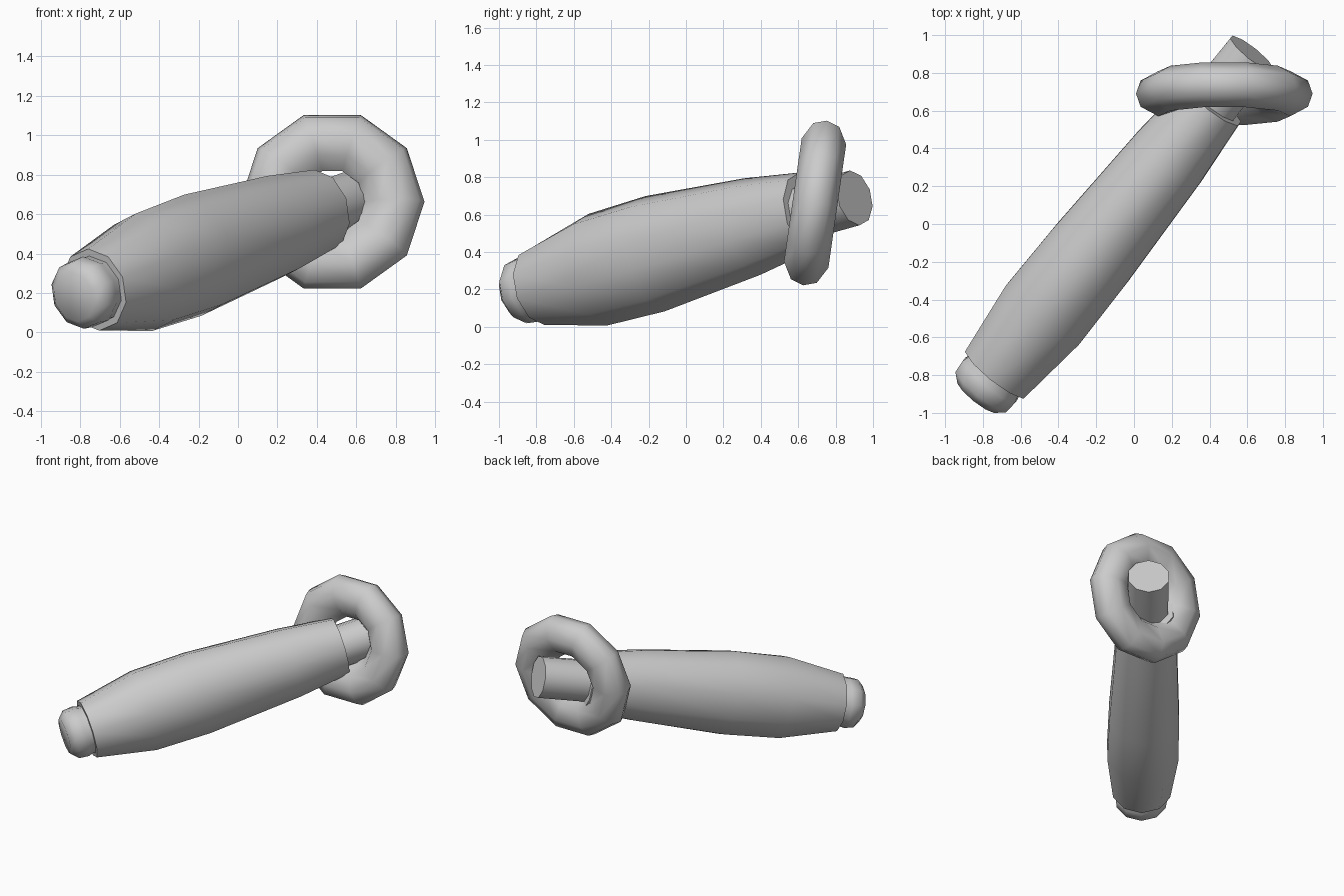
import bpy, bmesh
from math import cos, sin, pi, radians
from mathutils import Vector, Matrix

if "Cube" in bpy.data.objects:
    bpy.data.objects.remove(bpy.data.objects["Cube"])


def finish(name, bm):
    bmesh.ops.recalc_face_normals(bm, faces=bm.faces)
    mesh = bpy.data.meshes.new(name)
    bm.to_mesh(mesh)
    bm.free()
    ob = bpy.data.objects.new(name, mesh)
    bpy.context.collection.objects.link(ob)
    bpy.ops.object.select_all(action='DESELECT')
    ob.select_set(True)
    bpy.context.view_layer.objects.active = ob
    bpy.ops.object.shade_smooth_by_angle(angle=radians(50))
    return ob


# Shared tilted axis of the handle parts
ORIGIN = Vector((-0.475, -0.47, 0.306))
AXIS = Vector((0.611, 0.762, 0.213)).normalized()
SIDE = AXIS.cross(Vector((0, 0, 1))).normalized()
UP = SIDE.cross(AXIS)


def lofted(name, sections, sides=10):
    """Stack of elliptical sections: distance along axis, half width, half height."""
    bm = bmesh.new()
    rings = []
    for t, w, h in sections:
        rings.append([bm.verts.new(ORIGIN + AXIS * t
                                   + SIDE * w * 1.02 * sin(2 * pi * i / sides)
                                   + UP * h * cos(2 * pi * i / sides))
                      for i in range(sides)])
    for a, b in zip(rings, rings[1:]):
        for i in range(sides):
            j = (i + 1) % sides
            bm.faces.new((a[i], a[j], b[j], b[i]))
    bm.faces.new(rings[0])
    bm.faces.new(rings[-1])
    return finish(name, bm)


# Swelling oval grip
lofted("grip", [(-0.42, 0.205, 0.212), (0, 0.256, 0.305), (0.40, 0.25, 0.315),
                (1.08, 0.22, 0.264), (1.46, 0.185, 0.213)])

# Rounded end knob
lofted("end_knob", [(-0.38, 0.18, 0.18), (-0.44, 0.173, 0.173), (-0.47, 0.183, 0.183),
                    (-0.54, 0.176, 0.176), (-0.585, 0.128, 0.13)])

# Peg passing through the ring
lofted("peg", [(1.40, 0.148, 0.15), (1.80, 0.145, 0.15)])

# Ten-sided guard ring, leaning back slightly
half = [(0.4675, 0), (0.443, 0.07), (0.35, 0.12), (0.235, 0.088), (0.165, 0)]
profile = half + [(r, -a) for r, a in half[-2:0:-1]]
bm = bmesh.new()
loops = [[bm.verts.new((r * cos(2 * pi * k / 10), a, r * sin(2 * pi * k / 10)))
          for r, a in profile] for k in range(10)]
for k in range(10):
    a, b = loops[k], loops[(k + 1) % 10]
    for i in range(8):
        j = (i + 1) % 8
        bm.faces.new((a[i], a[j], b[j], b[i]))
bm.transform(Matrix.Translation((0.478, 0.69, 0.6625)) @ Matrix.Rotation(radians(-8.2), 4, 'X'))
finish("guard_ring", bm)
